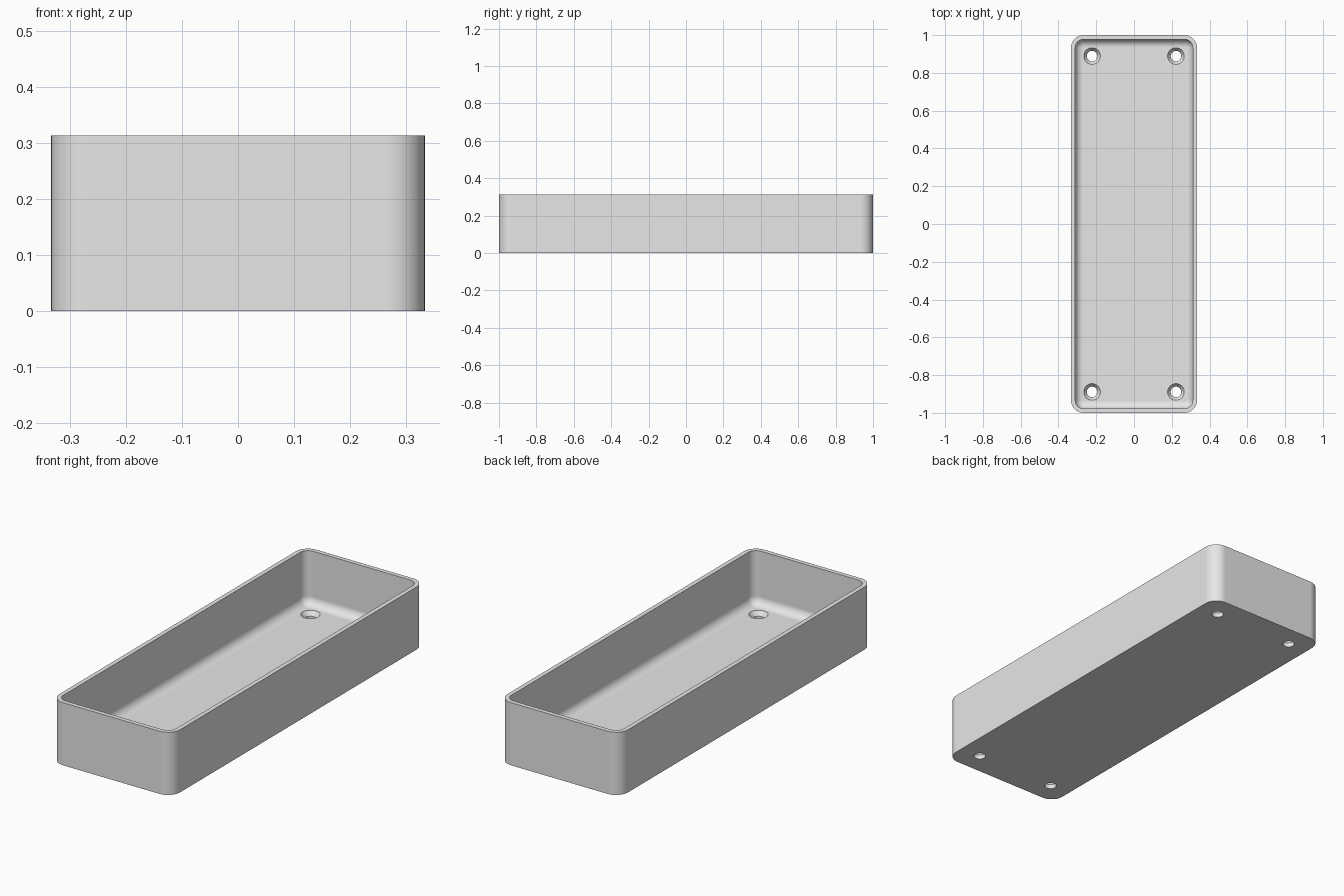
import bpy, bmesh, math

cube = bpy.data.objects.get("Cube")
if cube:
    bpy.data.objects.remove(cube, do_unlink=True)

HALF_X, HALF_Y, HEIGHT = 1 / 3, 1.0, 0.313
WALL, FLOOR = 0.0222, 0.0444
CORNER, FILLET = 0.0667, 0.042
HOLE_X, HOLE_Y = 0.222, 0.889

grey = bpy.data.materials.new("plain grey")
grey.use_nodes = True
colour = (0.8, 0.8, 0.8, 1)
grey.diffuse_color = colour
grey.node_tree.nodes["Principled BSDF"].inputs["Base Color"].default_value = colour


def rounded_ring(bm, inset, z, steps=10):
    """Rounded rectangle loop, moved inwards by inset."""
    radius = CORNER - inset
    cx, cy = HALF_X - CORNER, HALF_Y - CORNER
    ring = []
    for quarter, (sx, sy) in enumerate([(1, 1), (-1, 1), (-1, -1), (1, -1)]):
        for i in range(steps + 1):
            a = (quarter + i / steps) * math.pi / 2
            ring.append(bm.verts.new((sx * cx + radius * math.cos(a),
                                      sy * cy + radius * math.sin(a), z)))
    return ring


def circle_ring(bm, x, y, radius, z, sides=40):
    return [bm.verts.new((x + radius * math.cos(2 * math.pi * i / sides),
                          y + radius * math.sin(2 * math.pi * i / sides), z))
            for i in range(sides)]


def loft(bm, rings):
    """Skin consecutive loops and cap both ends."""
    for low, high in zip(rings, rings[1:]):
        for i in range(len(low)):
            j = (i + 1) % len(low)
            bm.faces.new((low[i], low[j], high[j], high[i]))
    bm.faces.new(rings[0][::-1])
    bm.faces.new(rings[-1])
    bmesh.ops.recalc_face_normals(bm, faces=bm.faces)


def make_object(name, bm):
    mesh = bpy.data.meshes.new(name)
    bm.to_mesh(mesh)
    bm.free()
    obj = bpy.data.objects.new(name, mesh)
    bpy.context.collection.objects.link(obj)
    return obj


# Open tray: outer wall, rim, inner wall and filleted floor
bm = bmesh.new()
profile = [(0, 0), (0, HEIGHT), (WALL, HEIGHT)]
for i in range(11):
    a = i / 10 * math.pi / 2
    profile.append((WALL + FILLET * (1 - math.cos(a)),
                    FLOOR + FILLET * (1 - math.sin(a))))
loft(bm, [rounded_ring(bm, inset, z) for inset, z in profile])
tray = make_object("tray", bm)
tray.data.materials.append(grey)

# Four countersunk screw holes
bm = bmesh.new()
for sx in (-1, 1):
    for sy in (-1, 1):
        part = bmesh.new()
        steps = [(0.028, -0.02), (0.028, FLOOR / 2), (0.044, FLOOR), (0.044, 0.06)]
        loft(part, [circle_ring(part, sx * HOLE_X, sy * HOLE_Y, r, z) for r, z in steps])
        temp = bpy.data.meshes.new("temp")
        part.to_mesh(temp)
        part.free()
        bm.from_mesh(temp)
        bpy.data.meshes.remove(temp)
cutter = make_object("screw_hole_cutter", bm)
cutter.hide_render = True

bpy.ops.object.select_all(action='DESELECT')
tray.select_set(True)
bpy.context.view_layer.objects.active = tray
cut = tray.modifiers.new("screw holes", 'BOOLEAN')
cut.operation = 'DIFFERENCE'
cut.solver = 'EXACT'
cut.object = cutter
bpy.ops.object.modifier_apply(modifier=cut.name)
bpy.data.objects.remove(cutter, do_unlink=True)

# Smooth corners with crisp rim and hole edges
bpy.ops.object.shade_smooth_by_angle(angle=math.radians(30))
weighted = tray.modifiers.new("flat panels", 'WEIGHTED_NORMAL')
weighted.keep_sharp = True
